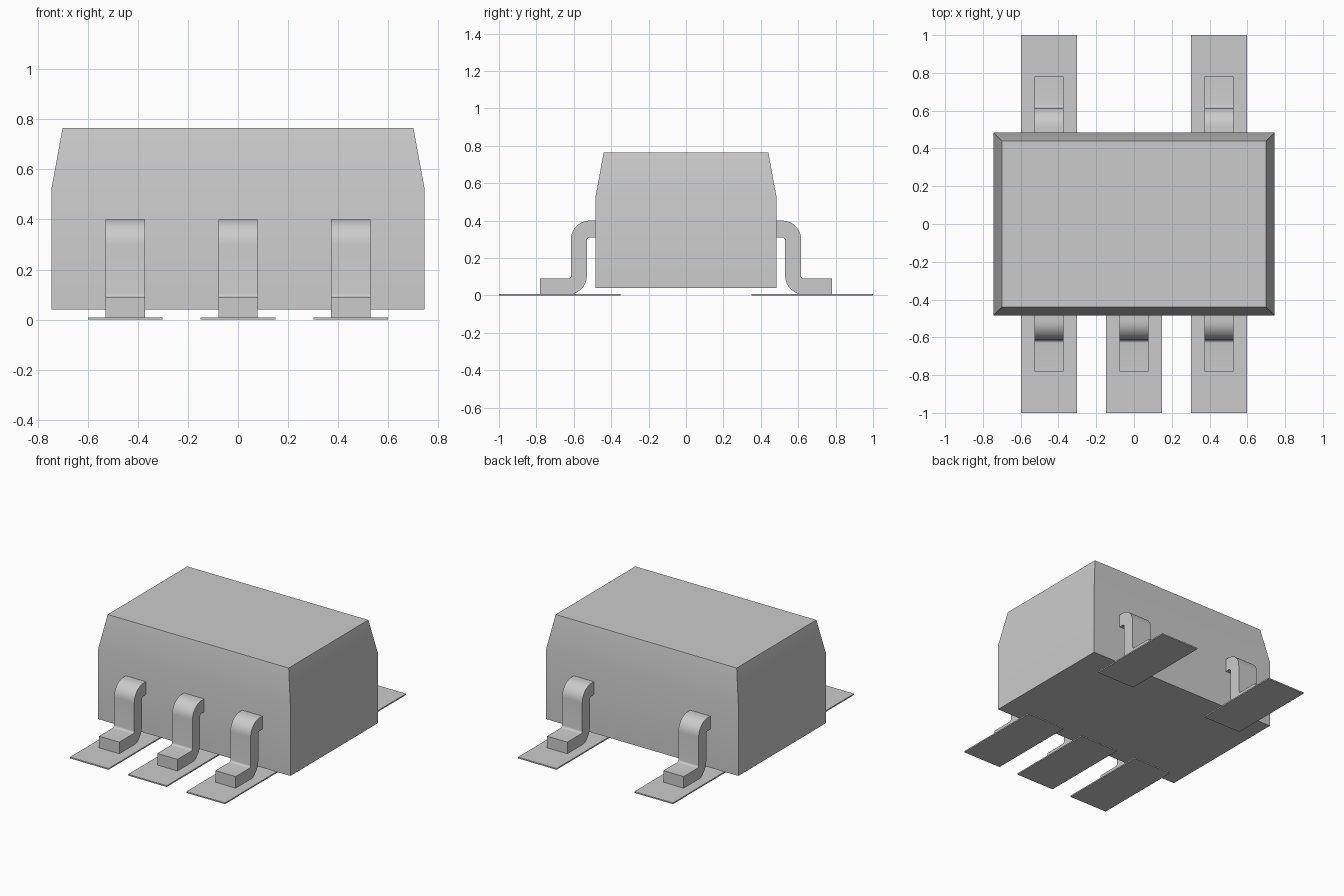
import bpy, bmesh, math

if "Cube" in bpy.data.objects:
    bpy.data.objects.remove(bpy.data.objects["Cube"], do_unlink=True)

grey = bpy.data.materials.new("plain grey")
grey.use_nodes = True
colour = (0.6, 0.6, 0.6, 1)
grey.diffuse_color = colour
grey.node_tree.nodes["Principled BSDF"].inputs["Base Color"].default_value = colour


def finish(bm, name):
    bmesh.ops.recalc_face_normals(bm, faces=bm.faces[:])
    mesh = bpy.data.meshes.new(name)
    bm.to_mesh(mesh)
    bm.free()
    mesh.materials.append(grey)
    obj = bpy.data.objects.new(name, mesh)
    bpy.context.collection.objects.link(obj)
    bpy.ops.object.select_all(action='DESELECT')
    obj.select_set(True)
    bpy.context.view_layer.objects.active = obj
    bpy.ops.object.shade_smooth_by_angle(angle=math.radians(30))
    return obj


def loft(name, rings):
    """Stack of rectangles (half x, half y, z), closed at both ends."""
    bm = bmesh.new()
    loops = [[bm.verts.new((sx * hx, sy * hy, z))
              for sx, sy in ((-1, -1), (1, -1), (1, 1), (-1, 1))]
             for hx, hy, z in rings]
    bm.faces.new(loops[0])
    bm.faces.new(loops[-1])
    for a, b in zip(loops, loops[1:]):
        for i in range(4):
            j = (i + 1) % 4
            bm.faces.new((a[i], a[j], b[j], b[i]))
    return finish(bm, name)


def arc(cy, cz, r, start, end, steps=10):
    angles = [math.radians(start + (end - start) * i / steps) for i in range(steps + 1)]
    return [(cy + r * math.cos(a), cz + r * math.sin(a)) for a in angles]


def lead(name, x, side):
    """Bent S-shaped strip, extruded across its width."""
    outline = [(0.485, 0.40)]
    outline += arc(0.515, 0.30, 0.10, 90, 0)       # outer shoulder
    outline += arc(0.63, 0.105, 0.015, 180, 270, 5)  # inside of the foot bend
    outline += [(0.78, 0.09), (0.78, 0.005)]
    outline += arc(0.63, 0.105, 0.10, 270, 180)    # heel
    outline += arc(0.515, 0.295, 0.015, 0, 90, 5)  # underside of the shoulder
    outline += [(0.485, 0.31)]
    bm = bmesh.new()
    face = bm.faces.new([bm.verts.new((x - 0.078, side * y, z)) for y, z in outline])
    out = bmesh.ops.extrude_face_region(bm, geom=[face])
    moved = [v for v in out["geom"] if isinstance(v, bmesh.types.BMVert)]
    bmesh.ops.translate(bm, verts=moved, vec=(0.156, 0, 0))
    return finish(bm, name)


# Body with tapered upper sides
loft("body", [(0.745, 0.485, 0.04), (0.745, 0.485, 0.52), (0.70, 0.44, 0.765)])

# Leads and the flat pads beneath them: three in front, two behind
for label, side, columns in (("front", -1, (-0.45, 0, 0.45)), ("back", 1, (-0.45, 0.45))):
    for x in columns:
        place = "right" if x < 0 else "left" if x > 0 else "middle"
        lead(f"{label}_{place}_lead", x, side)
        pad = loft(f"{label}_{place}_pad", [(0.149, 0.325, 0), (0.149, 0.325, 0.009)])
        pad.location = (x, side * 0.675, 0)
